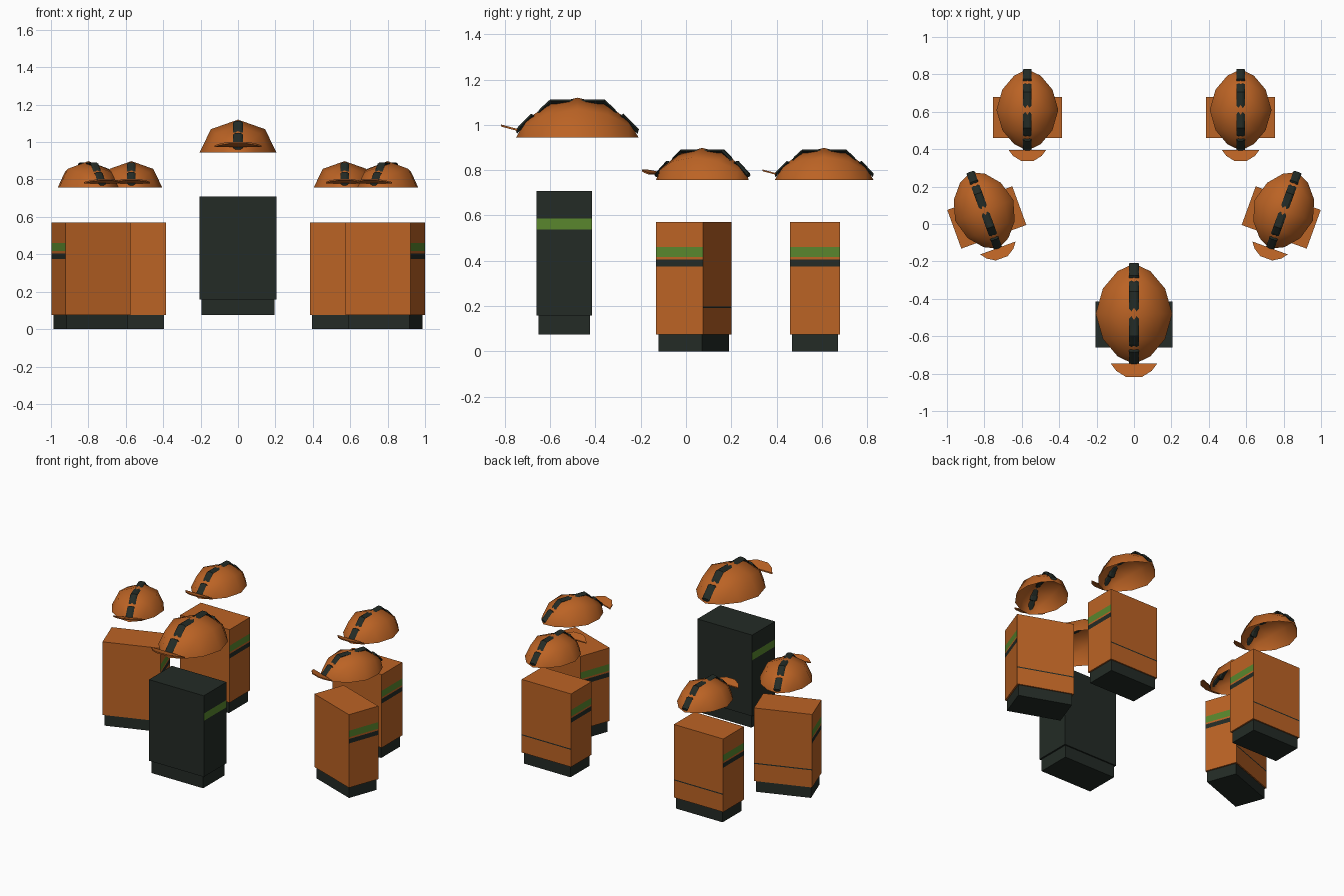
import bpy, bmesh
from math import sin, cos, pi, radians
from mathutils import Matrix

if "Cube" in bpy.data.objects:
    bpy.data.objects.remove(bpy.data.objects["Cube"])


def material(name, rgb):
    m = bpy.data.materials.new(name)
    m.diffuse_color = (*rgb, 1)
    m.use_nodes = True
    m.node_tree.nodes["Principled BSDF"].inputs["Base Color"].default_value = m.diffuse_color
    return m


ORANGE = material("orange", (0.50, 0.125, 0.018))
DARK = material("dark", (0.017, 0.024, 0.019))
GREEN = material("green", (0.10, 0.24, 0.026))


def finish(bm, name, mats, matrix, smooth=False):
    bmesh.ops.recalc_face_normals(bm, faces=bm.faces)
    for f in bm.faces:
        f.smooth = smooth
    me = bpy.data.meshes.new(name)
    bm.to_mesh(me)
    bm.free()
    for m in mats:
        me.materials.append(m)
    ob = bpy.data.objects.new(name, me)
    ob.matrix_world = matrix
    bpy.context.collection.objects.link(ob)


def loft(bm, rings, closed=True, caps=True):
    """Skin a list of equal-length point rings; returns rows of faces."""
    vs = [[bm.verts.new(p) for p in r] for r in rings]
    n = len(rings[0])
    rows = []
    for a, b in zip(vs, vs[1:]):
        rows.append([bm.faces.new((a[i], a[(i + 1) % n], b[(i + 1) % n], b[i]))
                     for i in range(n if closed else n - 1)])
    if caps:
        bm.faces.new(vs[0])
        bm.faces.new(vs[-1])
    return rows


def box_rings(hx, hy, levels):
    return [[(-hx, -hy, z), (hx, -hy, z), (hx, hy, z), (-hx, hy, z)] for z in levels]


def body(name, s, colour, matrix):
    # foot block
    bm = bmesh.new()
    loft(bm, box_rings(0.175 * s, 0.102 * s, (0, 0.075 * s)))
    finish(bm, name + "_base", [DARK], matrix)
    # torso with flush side stripes and a thin line across the back
    bm = bmesh.new()
    levels = [s * (0.075 + 0.495 * f) for f in (0, .235, .25, .606, .667, .69, .78, 1)]
    rows = loft(bm, box_rings(0.185 * s, 0.11 * s, levels))
    rows[1][2].material_index = 1
    for side in (1, 3):
        rows[3][side].material_index = 1
        rows[5][side].material_index = 2
    finish(bm, name + "_body", [colour, DARK, GREEN], matrix)


def helmet(name, matrix):
    # open half dome, revolved about the front-back axis
    bm = bmesh.new()
    rings = [[(0.205 * r * cos(pi * i / 4), y, 0.175 * r * sin(pi * i / 4)) for i in range(5)]
             for y, r in ((-.27, 0), (-.227, .43), (-.135, .81), (0, 1),
                          (.135, .81), (.227, .43), (.27, 0))]
    loft(bm, rings, closed=False, caps=False)
    bmesh.ops.remove_doubles(bm, verts=bm.verts, dist=1e-4)
    finish(bm, name + "_helmet", [ORANGE], matrix, True)

    # upturned brim
    bm = bmesh.new()
    half = [(.125, -.265), (.095, -.305), (.042, -.338)]
    plan = half + [(-x, y) for x, y in reversed(half)]
    tilt = lambda y: 0.028 + (-.265 - y) * 0.27
    loft(bm, [[(x, y, tilt(y) + dz) for x, y in plan] for dz in (0, .009)])
    finish(bm, name + "_brim", [ORANGE], matrix)

    # ridged strap that dips in and out of the dome
    bm = bmesh.new()
    path = [(.272, .035), (.205, .104), (.185, .094), (.165, .126), (.12, .167)]
    path = [(-y, z) for y, z in path] + path[::-1]
    section = [(-.028, -.009), (-.014, 0), (.014, 0), (.028, -.009), (.014, -.02), (-.014, -.02)]
    loft(bm, [[(x, y * (1 + dz), z + dz) for x, dz in section] for y, z in path])
    finish(bm, name + "_strap", [DARK], matrix)


# name, x, y, ground height, turn, body scale, helmet scale, rim height, helmet y offset, colour
units = [("centre", 0, -.5375, .075, 0, 1.11, 1, .945, .0575, DARK)]
for label, k in (("left", -1), ("right", 1)):
    units.append((label + "_rear", k * .57, .57, 0, 0, 1, .806, .757, .04, ORANGE))
    units.append((label + "_side", k * .787, .035, 0, -20 * k, 1, .806, .757, .04, ORANGE))

for name, x, y, z, turn, bs, hs, rim, off, colour in units:
    base = Matrix.Translation((x, y, 0)) @ Matrix.Rotation(radians(turn), 4, 'Z')
    body(name, bs, colour, base @ Matrix.Translation((0, 0, z)))
    helmet(name, base @ Matrix.Translation((0, off, rim)) @ Matrix.Scale(hs, 4))
